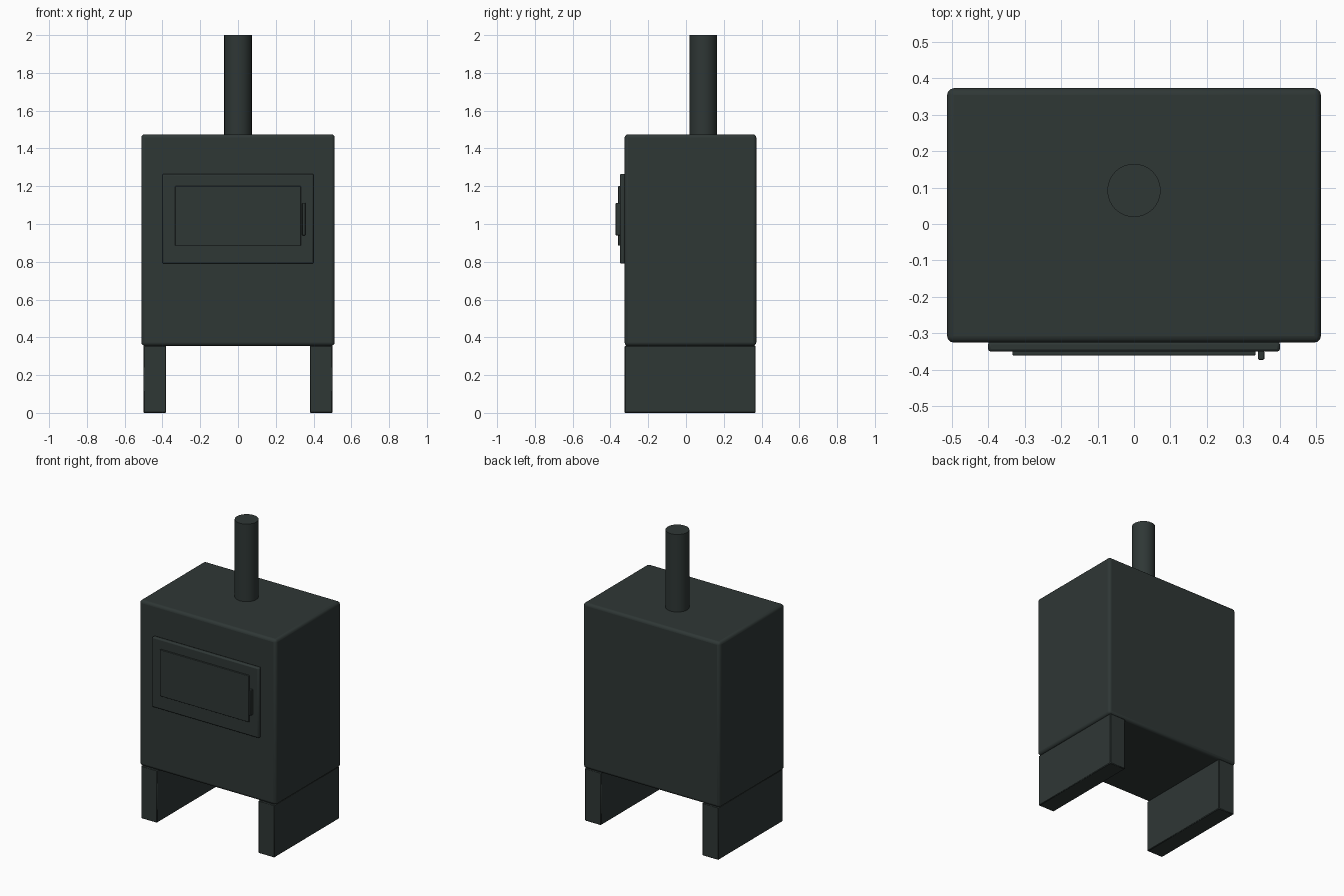
import bpy, math

if "Cube" in bpy.data.objects:
    bpy.data.objects.remove(bpy.data.objects["Cube"])

iron = bpy.data.materials.new("dark_iron")
iron.diffuse_color = (0.028, 0.038, 0.036, 1)
iron.use_nodes = True
iron.node_tree.nodes["Principled BSDF"].inputs["Base Color"].default_value = iron.diffuse_color


def finish(ob, name, bevel, segments):
    ob.name = name
    ob.data.materials.append(iron)
    if bevel:
        mod = ob.modifiers.new("Bevel", 'BEVEL')
        mod.width = bevel
        mod.segments = segments
        mod.limit_method = 'ANGLE'
    bpy.ops.object.shade_smooth_by_angle(angle=math.radians(35))
    return ob


def box(name, x, y, z, bevel=0.0, segments=2):
    """Box from (min, max) ranges on each axis."""
    bpy.ops.mesh.primitive_cube_add(size=1)
    ob = bpy.context.object
    ob.location = [(r[0] + r[1]) / 2 for r in (x, y, z)]
    ob.scale = [r[1] - r[0] for r in (x, y, z)]
    bpy.ops.object.transform_apply(location=False, rotation=False, scale=True)
    return finish(ob, name, bevel, segments)


# Firebox with softened edges
box("firebox", (-0.512, 0.512), (-0.325, 0.372), (0.355, 1.475), 0.018, 3)

# Two slab legs running front to back
for side, x in (("left", (-0.5, -0.38)), ("right", (0.38, 0.5))):
    box(side + "_leg", x, (-0.325, 0.368), (0.0, 0.356), 0.004, 1)

# Door, window panel and handle on the front
box("door", (-0.4, 0.4), (-0.35, -0.322), (0.79, 1.265), 0.008)
box("door_window", (-0.333, 0.333), (-0.36, -0.348), (0.885, 1.2), 0.003)
box("door_handle", (0.34, 0.357), (-0.372, -0.348), (0.94, 1.112), 0.003)

# Flue pipe
bpy.ops.mesh.primitive_cylinder_add(vertices=32, radius=0.073, depth=0.53,
                                    location=(0, 0.092, 1.735))
finish(bpy.context.object, "flue_pipe", 0, 0)
